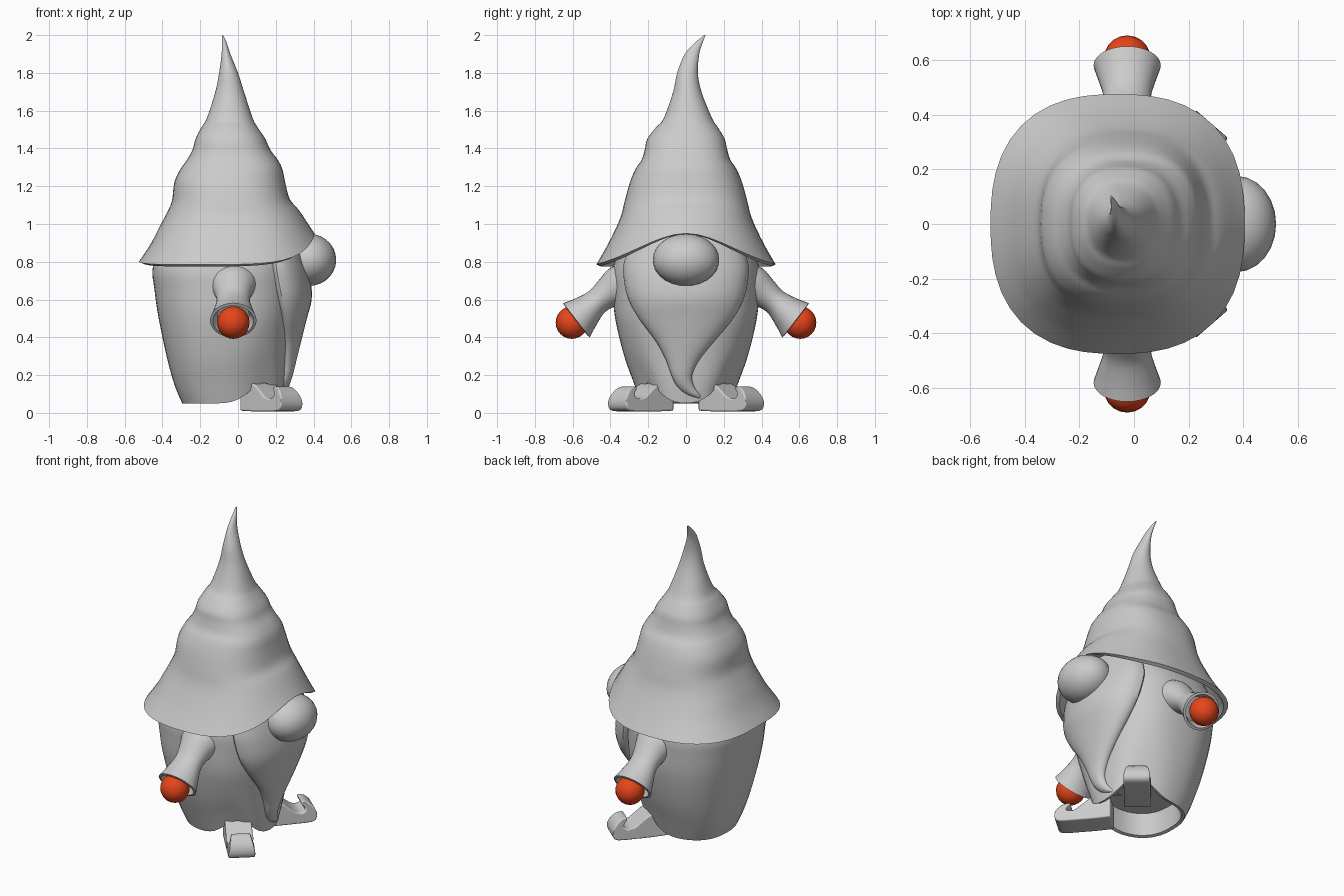
import bpy, bmesh
from math import sin, cos, pi, exp, radians, atan2
from mathutils import Vector, Matrix

if "Cube" in bpy.data.objects:
    bpy.data.objects.remove(bpy.data.objects["Cube"])

SEG = 48


def spline(keys, steps=4):
    """Catmull-Rom interpolation through rows of numbers."""
    ks = [keys[0]] + list(keys) + [keys[-1]]
    out = []
    for i in range(1, len(ks) - 2):
        for j in range(steps):
            t = j / steps
            out.append([0.5 * (2 * b + (c - a) * t + (2 * a - 5 * b + 4 * c - d) * t * t
                               + (3 * b - a - 3 * c + d) * t ** 3)
                        for a, b, c, d in zip(*ks[i - 1:i + 3])])
    return out + [list(keys[-1])]


def finish(name, bm):
    bmesh.ops.recalc_face_normals(bm, faces=bm.faces[:])
    me = bpy.data.meshes.new(name)
    bm.to_mesh(me)
    bm.free()
    ob = bpy.data.objects.new(name, me)
    bpy.context.collection.objects.link(ob)
    return ob


def loft(name, rings):
    """Skin a list of closed rings and cap both ends."""
    bm = bmesh.new()
    vs = [[bm.verts.new(p) for p in r] for r in rings]
    n = len(rings[0])
    for a, b in zip(vs, vs[1:]):
        for i in range(n):
            bm.faces.new((a[i], a[(i + 1) % n], b[(i + 1) % n], b[i]))
    bm.faces.new(vs[0])
    bm.faces.new(vs[-1])
    return finish(name, bm)


def squircle(z, xl, xr, yc, ry, lift, power=2.5):
    """Rounded-square ring; lift(angle, z) raises its rim locally."""
    pts = []
    for i in range(SEG):
        a = 2 * pi * i / SEG
        c, s = cos(a), sin(a)
        k = (abs(c) ** power + abs(s) ** power) ** (-1 / power)
        pts.append(((xl + xr) / 2 + (xr - xl) / 2 * c * k, yc + ry * s * k,
                    z + lift(atan2(s, c), z)))
    return pts


def ball(name, loc, scale, u=24, v=14):
    bm = bmesh.new()
    bmesh.ops.create_uvsphere(bm, u_segments=u, v_segments=v, radius=1)
    bmesh.ops.scale(bm, vec=scale, verts=bm.verts[:])
    bmesh.ops.translate(bm, vec=loc, verts=bm.verts[:])
    return finish(name, bm)


# Hat: folded cone with bent tip, brim raised over the nose, hollow underneath
def hat_lift(a, z):
    fade = max(0, 1 - (z - .785) / .4) ** 1.5
    return fade * (.165 * exp(-(a / radians(38)) ** 2) + .015 * exp(-((abs(a) - pi) / .5) ** 2))


hat_keys = [
    (.785, -.525, .405, 0, .475), (.88, -.465, .378, 0, .42), (.98, -.415, .345, 0, .37),
    (1.05, -.38, .315, 0, .342), (1.12, -.35, .275, 0, .325), (1.22, -.337, .25, 0, .297),
    (1.29, -.305, .235, 0, .268), (1.34, -.27, .21, 0, .235), (1.395, -.24, .17, 0, .218),
    (1.45, -.225, .145, 0, .205), (1.51, -.195, .105, .005, .165), (1.56, -.165, .078, .01, .128),
    (1.7, -.12, .032, .007, .075), (1.8, -.1, 0, .008, .055), (1.9, -.087, -.04, .032, .038),
    (1.96, -.085, -.06, .068, .02), (2.0, -.086, -.08, .1, .004)]
hat = [(r, 2.5 - .5 * min(1, max(0, (r[0] - 1.4) / .3))) for r in reversed(spline(hat_keys))]
hat += [((.775, -.5, .385, 0, .452), 2.5), ((.88, -.44, .345, 0, .4), 2.5), ((1.0, -.37, .3, 0, .33), 2.5)]
loft("hat", [squircle(*r, hat_lift, p) for r, p in hat])


# Body: tapered robe whose hem arches over the feet, hollow below
def hem_lift(a, z):
    fade = max(0, 1 - (z - .05) / .45)
    return fade * .11 * exp(-((abs(a) - radians(52)) / radians(24)) ** 2)


body_keys = [
    (.05, -.295, .23, 0, .24), (.15, -.337, .245, 0, .275), (.3, -.378, .26, 0, .328),
    (.5, -.42, .285, 0, .375), (.65, -.442, .295, 0, .388), (.78, -.45, .295, 0, .385),
    (.95, -.38, .27, 0, .32)]
body = list(reversed(spline(body_keys))) + [(.055, -.275, .21, 0, .22), (.2, -.27, .2, 0, .22)]
loft("body", [squircle(*r, hem_lift) for r in body])

# Beard: bulging front with a tip that curls sideways (z, y centre, half width, back x, front x)
beard_keys = [
    (.96, 0, .27, .19, .31), (.8, 0, .328, .2, .36), (.7, 0, .328, .215, .385),
    (.6, 0, .305, .235, .39), (.5, 0, .25, .255, .365), (.38, -.005, .155, .265, .335),
    (.28, -.018, .088, .262, .31), (.2, -.022, .055, .255, .29), (.14, -.002, .046, .235, .27),
    (.095, .04, .036, .22, .248), (.074, .08, .008, .212, .222)]
beard = []
for z, yc, w, xb, xf in spline(beard_keys):
    ring = []
    for i in range(32):
        a = 2 * pi * i / 32
        ring.append((xb + (xf - xb if sin(a) > 0 else .05) * sin(a), yc + w * cos(a), z))
    beard.append(ring)
loft("beard", beard)

# Nose
ball("nose", (.375, 0, .81), (.145, .176, .138))

red = bpy.data.materials.new("red")
red.diffuse_color = (.8, .06, .01, 1)
red.use_nodes = True
red.node_tree.nodes["Principled BSDF"].inputs["Base Color"].default_value = red.diffuse_color

# Sleeve profile: y, z, radius along x, radius across
sleeve_keys = [
    (.25, .69, .15, .14), (.34, .67, .125, .115), (.41, .635, .098, .085),
    (.47, .59, .088, .07), (.53, .535, .105, .09), (.58, .49, .123, .115)]
sleeve = spline(sleeve_keys) + [(.582, .488, .108, .1), (.54, .52, .085, .075)]

# Shoe side outline with curled toe: distance from heel, height
shoe_keys = [
    (0, .012), (.1, .008), (.2, .008), (.3, .01), (.328, .03), (.33, .065), (.315, .1), (.285, .13),
    (.25, .14), (.238, .128), (.256, .11), (.262, .09), (.24, .075), (.2, .085), (.15, .125),
    (.09, .16), (0, .15)]

for side, s in (("left", 1), ("right", -1)):
    # Flared sleeve with hollow cuff
    rings = []
    for y, z, rx, rv in sleeve:
        rings.append([(-.025 + rx * cos(2 * pi * i / 32),
                       s * (y + .61 * rv * sin(2 * pi * i / 32)),
                       z + .79 * rv * sin(2 * pi * i / 32)) for i in range(32)])
    loft(side + "_sleeve", rings)

    # Hand
    hand = ball(side + "_hand", (-.025, s * .604, .478), (.086,) * 3, 20, 12)
    hand.data.materials.append(red)

    # Shoe extruded from its outline and turned outwards
    bm = bmesh.new()
    outline = spline(shoe_keys, 2)
    face = bm.faces.new([bm.verts.new((p[0], -.078, p[1])) for p in outline])
    new = bmesh.ops.extrude_face_region(bm, geom=[face])["geom"]
    bmesh.ops.translate(bm, vec=(0, .156, 0), verts=[v for v in new if isinstance(v, bmesh.types.BMVert)])
    for v in bm.verts:  # narrow the curled tip
        if v.co.x > .22:
            v.co.y *= 1 - 4.5 * max(0, v.co.z - .07)
    bmesh.ops.transform(bm, verts=bm.verts[:], matrix=Matrix.Translation(
        (.068, s * .115, 0)) @ Matrix.Rotation(s * radians(49), 4, 'Z'))
    shoe = finish(side + "_shoe", bm)
    bev = shoe.modifiers.new("round", 'BEVEL')
    bev.width = .018
    bev.segments = 3
    bev.angle_limit = radians(50)

# Smooth shading with crisp rims
for ob in bpy.context.scene.objects:
    ob.select_set(True)
    bpy.context.view_layer.objects.active = ob
bpy.ops.object.shade_smooth_by_angle(angle=radians(40))
